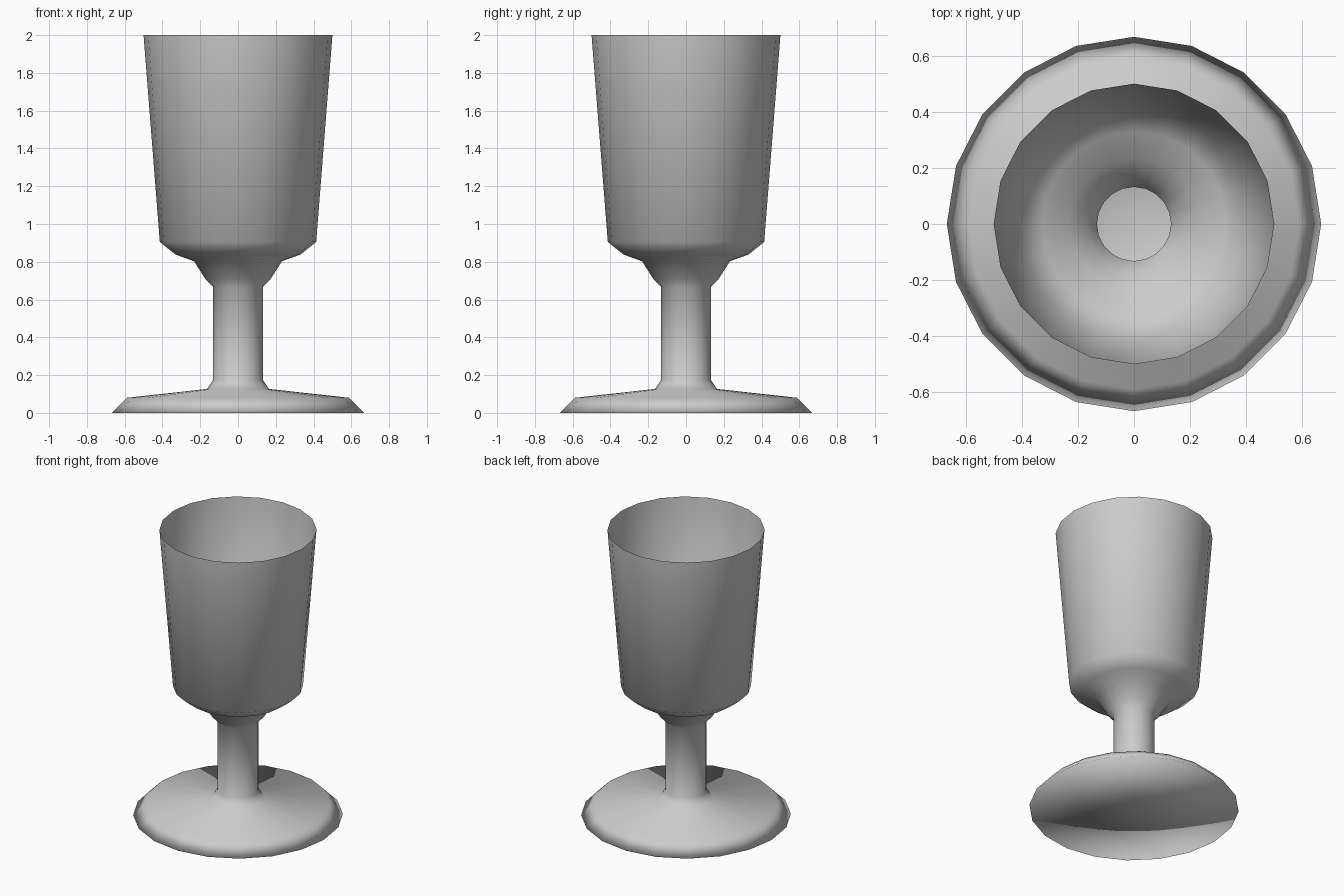
import bpy, bmesh
from math import cos, sin, pi

if "Cube" in bpy.data.objects:
    bpy.data.objects.remove(bpy.data.objects["Cube"])

SIDES = 20

# Goblet outline (radius, height): foot edge, foot top, stem, bowl, open rim
PROFILE = [(0.667, 0.0), (0.588, 0.08), (0.164, 0.127), (0.132, 0.175),
           (0.132, 0.667), (0.17, 0.705), (0.233, 0.803), (0.33, 0.838),
           (0.414, 0.905), (0.5, 2.0)]


def lathe(name, profile):
    """Thin-walled revolved surface, closed by a fan underneath."""
    bm = bmesh.new()
    rings = [[bm.verts.new((r * cos(2 * pi * i / SIDES), r * sin(2 * pi * i / SIDES), z))
              for i in range(SIDES)] for r, z in profile]
    centre = bm.verts.new((0, 0, profile[0][1]))
    for i in range(SIDES):
        j = (i + 1) % SIDES
        bm.faces.new((centre, rings[0][j], rings[0][i]))
        for low, up in zip(rings, rings[1:]):
            bm.faces.new((low[i], low[j], up[j], up[i]))
    for face in bm.faces:
        face.smooth = True
    mesh = bpy.data.meshes.new(name)
    bm.to_mesh(mesh)
    bm.free()
    obj = bpy.data.objects.new(name, mesh)
    bpy.context.collection.objects.link(obj)
    return obj


# Foot, stem and bowl are one continuous smooth shell
lathe("goblet", PROFILE)
